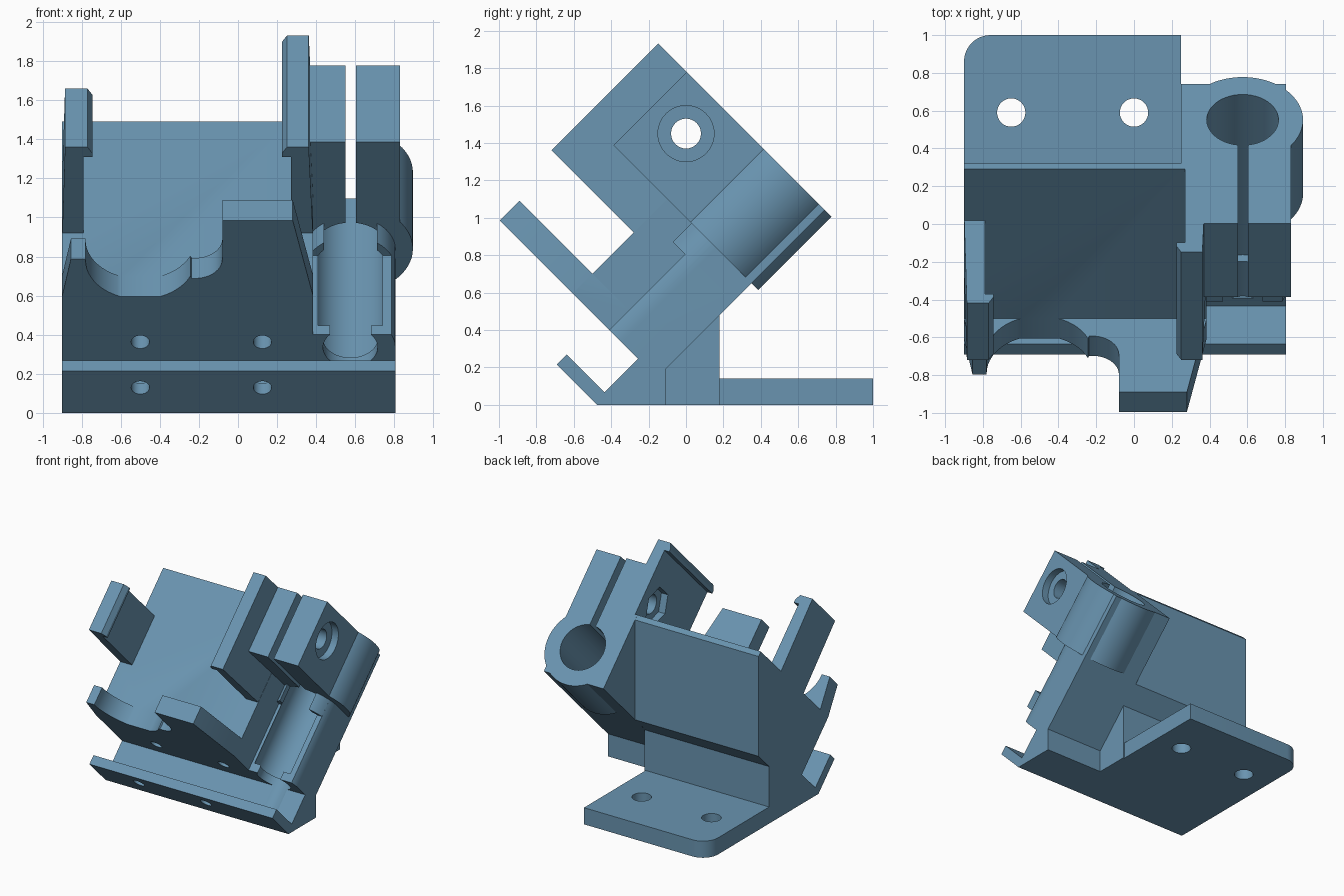
import bpy, bmesh, math
from mathutils import Vector

if "Cube" in bpy.data.objects:
    bpy.data.objects.remove(bpy.data.objects["Cube"])

S = math.sqrt(0.5)
blue = bpy.data.materials.new("steel blue")
blue.diffuse_color = (0.142, 0.296, 0.434, 1)
blue.use_nodes = True
blue.node_tree.nodes["Principled BSDF"].inputs["Base Color"].default_value = blue.diffuse_color


# Tilted frame: u runs up and back at 45 degrees, v up and forward
def tilt(x, u, v):
    return Vector((x, (u - v) * S, (u + v) * S))


def yz(u, v):
    return ((u - v) * S, (u + v) * S)


def prism(name, pts, lo, hi, place):
    """Extrude a closed outline from lo to hi; place(a, b, t) gives the position."""
    bm = bmesh.new()
    a = [bm.verts.new(place(p, q, lo)) for p, q in pts]
    b = [bm.verts.new(place(p, q, hi)) for p, q in pts]
    n = len(pts)
    bm.faces.new(a)
    bm.faces.new(b[::-1])
    for i in range(n):
        bm.faces.new((a[i], b[i], b[(i + 1) % n], a[(i + 1) % n]))
    bmesh.ops.recalc_face_normals(bm, faces=bm.faces)
    if bm.calc_volume(signed=True) < 0:
        bmesh.ops.reverse_faces(bm, faces=bm.faces)
    me = bpy.data.meshes.new(name)
    bm.to_mesh(me)
    bm.free()
    ob = bpy.data.objects.new(name, me)
    bpy.context.collection.objects.link(ob)
    me.materials.append(blue)
    return ob


def along_x(p, q, t):
    return Vector((t, p, q))


def along_u(p, q, t):
    return tilt(p, t, q)


def along_z(p, q, t):
    return Vector((p, q, t))


def arc(cx, cy, r, a0, a1, n):
    return [(cx + r * math.cos(math.radians(a0 + (a1 - a0) * i / n)),
             cy + r * math.sin(math.radians(a0 + (a1 - a0) * i / n))) for i in range(n + 1)]


def circle(cx, cy, r, n=48, turn=0):
    return arc(cx, cy, r, turn, turn + 360, n)[:-1]


def rect(x0, x1, y0, y1):
    return [(x0, y0), (x1, y0), (x1, y1), (x0, y1)]


def combine(target, parts, op):
    bpy.context.view_layer.objects.active = target
    for p in parts:
        m = target.modifiers.new(op.lower(), 'BOOLEAN')
        m.operation, m.solver, m.object = op, 'MANIFOLD', p
        bpy.context.view_layer.update()
        bpy.ops.object.modifier_apply(modifier=m.name)
        bpy.data.objects.remove(p)


L, R = -0.90, 0.805          # left and right sides of the body
BX, BV = 0.575, 0.48         # rod bore centre in x and v
TOP = 1.26                   # upper end in u

# Foot with the lower lip and groove, full width
bracket = prism("bracket", [(-0.477, 0), (-0.11, 0), (-0.11, 0.19), yz(0.3, 0.212),
                            yz(0.3, 0.355), yz(-0.26, 0.355), yz(-0.26, 0.64),
                            yz(-0.337, 0.64)], L, R, along_x)

# Back plate with its vertical rear wall
back_plate = prism("back_plate", [(-0.2, 0), (0.18, 0), (0.18, 0.48), (0.32, 0.62), (0.32, 1.46),
                                  yz(TOP, 0.849), yz(-0.007, 0.849), yz(-0.007, 0.3)],
                   L, 0.26, along_x)

# Mounting base with one rounded corner
base = prism("base", [(L, -0.2), (0.25, -0.2), (0.25, 1)] + arc(L + 0.14, 0.86, 0.14, 90, 180, 10),
             0, 0.14, along_z)

# Front flange with scalloped upper edge
flange = prism("flange", [(L, 0.3), (0.385, 0.3), (0.385, 0.85), (0.28, 1.40), (-0.08, 1.40)]
               + arc(-0.22, 1.12, 0.14, 0, -97, 12)
               + arc(-0.5, 1.11, 0.28, -24, -180, 24)
               + [(-0.78, 1.12), (-0.855, 1.12), (L, 0.85)], -0.007, 0.141, along_u)

# Rod holder trough with rounded flank
holder = prism("holder", [(0.25, 0.212), (R, 0.212)] + arc(BX, BV, 0.23, 0, 23.8, 6)
               + [(0.25, 0.573)], -0.007, 0.72, along_u)
clip = prism("clip", circle(BX, BV, 0.23), 0.565, 0.72, along_u)
side_wall = prism("side_wall", rect(0.25, 0.385, 0.25, 0.849), -0.007, TOP, along_u)

# Rod clamp: block, lower box and round sleeve
clamp_block = prism("clamp_block", rect(0.34, 0.83, BV, 1.255), 0.707, TOP, along_u)
clamp_box = prism("clamp_box", rect(0.25, R, 0.212, 0.6), 0.707, TOP, along_u)
sleeve = prism("sleeve", circle(BX, BV, 0.32, 64), 0.707, TOP, along_u)

# Side arms with hooked tips
right_arm = prism("right_arm", [(0.27, 0.80), (0.385, 0.80), (0.362, 1.47), (0.25, 1.47),
                                (0.225, 1.425), (0.225, 1.40), (0.27, 1.40)],
                  0.453, TOP, along_u)
left_arm = prism("left_arm", [(-0.79, 0.80), (L, 0.80), (-0.885, 1.47), (-0.77, 1.47),
                              (-0.745, 1.425), (-0.745, 1.40), (-0.79, 1.40)],
                 0.453, 0.877, along_u)

combine(bracket, [back_plate, base, flange, holder, clip, side_wall, clamp_block, clamp_box,
                  sleeve, right_arm, left_arm], 'UNION')

# Rod bore, end opening, clip gap and clamp slot
cuts = [prism("bore", circle(BX, BV, 0.19), 0.06, 1.5, along_u),
        prism("end_opening", circle(BX, BV, 0.14), -0.2, 0.2, along_u),
        prism("clip_gap", rect(BX - 0.135, BX + 0.135, BV, 0.9), 0.1, 0.707, along_u),
        prism("clamp_slot", rect(0.55, 0.603, BV, 1.5), 0.6, 1.5, along_u)]

# Clamp bolt hole with round head recess and hexagonal nut pocket
cuts += [prism("bolt_hole", circle(0, 1.45, 0.08, 32), 0.1, 1, along_x),
         prism("head_recess", circle(0, 1.45, 0.15), 0.77, 1, along_x),
         prism("nut_pocket", circle(0, 1.45, 0.15, 6, 45), 0.2, 0.33, along_x)]

# Screw holes through the lip and in the base
for x in (-0.5, 0.125):
    cuts.append(prism("lip_hole", circle(x, 0.52, 0.047, 24), -0.5, 0.35, along_u))
for x in (-0.65, 0.0):
    cuts.append(prism("base_hole", circle(x, 0.59, 0.075, 32), -0.1, 0.2, along_z))
combine(bracket, cuts, 'DIFFERENCE')

# Smooth the round surfaces, keep the edges crisp
bracket.select_set(True)
bpy.context.view_layer.objects.active = bracket
bpy.ops.object.shade_smooth_by_angle(angle=math.radians(25))
